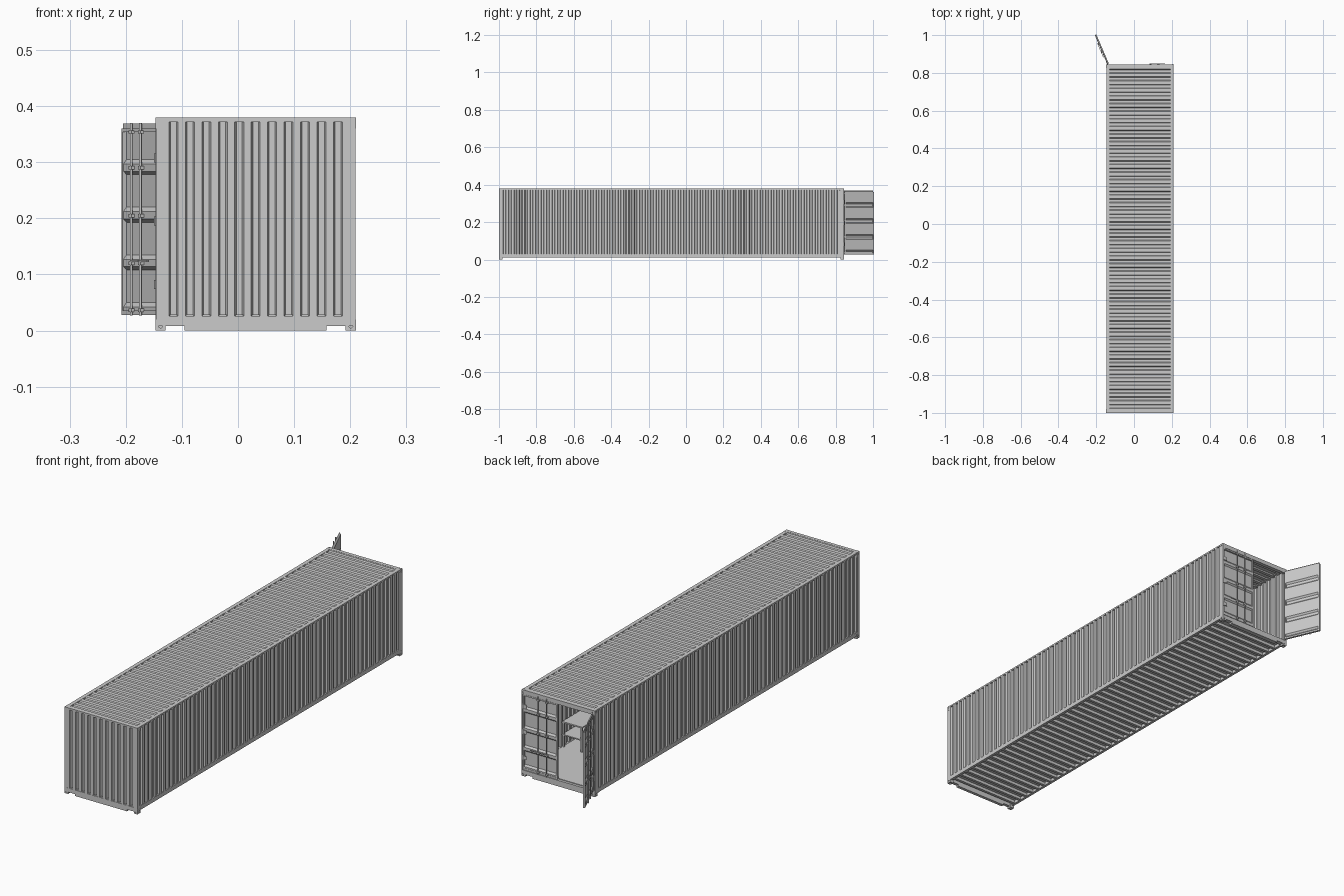
import bpy, bmesh, math
from mathutils import Vector, Matrix

if "Cube" in bpy.data.objects:
    bpy.data.objects.remove(bpy.data.objects["Cube"])

X0, X1, Y0, Y1, H = -0.147, 0.21, -1.0, 0.845, 0.38
CX = (X0 + X1) / 2


def finish(name, bm, matrix=None):
    if matrix:
        bm.transform(matrix)
    bmesh.ops.recalc_face_normals(bm, faces=bm.faces)
    me = bpy.data.meshes.new(name)
    bm.to_mesh(me)
    bm.free()
    ob = bpy.data.objects.new(name, me)
    bpy.context.collection.objects.link(ob)
    return ob


def box(bm, x0, x1, y0, y1, z0, z1):
    m = Matrix.Translation(((x0 + x1) / 2, (y0 + y1) / 2, (z0 + z1) / 2)) @ \
        Matrix.Diagonal((x1 - x0, y1 - y0, z1 - z0, 1))
    bmesh.ops.create_cube(bm, size=1, matrix=m)


def boxes(name, items):
    bm = bmesh.new()
    for b in items:
        box(bm, *b)
    return finish(name, bm)


def both(b):
    # the same box on the left and right of the body
    return [b, (2 * CX - b[1], 2 * CX - b[0]) + tuple(b[2:])]


def wave(start, pitch, n, depth, groove=0.55, slope=0.1):
    # trapezoid corrugation: flat outside, sunk grooves
    g, s = groove / 2, slope
    pts = [(start, 0)]
    for i in range(n):
        c = start + (i + 0.5) * pitch
        pts += [(c - g * pitch, 0), (c - (g - s) * pitch, depth),
                (c + (g - s) * pitch, depth), (c + g * pitch, 0)]
    return pts + [(start + n * pitch, 0)]


def sheet(bm, pts, s0, s1, place, th=0.0015):
    rows = [[bm.verts.new(place(t, d + o, s)) for o, s in
             ((0, s0), (0, s1), (th, s1), (th, s0))] for t, d in pts]
    for a, b in zip(rows, rows[1:]):
        for i in range(4):
            j = (i + 1) % 4
            bm.faces.new((a[i], a[j], b[j], b[i]))
    bm.faces.new(rows[0])
    bm.faces.new(rows[-1])


# corrugated walls and roof
N = 62
side = wave(Y0 + 0.014, (Y1 - Y0 - 0.03) / N, N, 0.007)
for name, x, sg in (("right_wall", X1 - 0.001, -1), ("left_wall", X0 + 0.001, 1)):
    bm = bmesh.new()
    sheet(bm, side, 0.026, 0.377, lambda t, d, s: (x + sg * d, t, s))
    finish(name, bm)
bm = bmesh.new()
sheet(bm, wave(CX - 5.5 * 0.0293, 0.0293, 11, 0.008), 0.02, 0.377,
      lambda t, d, s: (t, Y0 + 0.001 + d, s))
finish("front_wall", bm)
bm = bmesh.new()
sheet(bm, wave(Y0 + 0.014, (Y1 - Y0 - 0.03) / 45, 45, 0.005), X0 + 0.005, X1 - 0.005,
      lambda t, d, s: (s, t, H - 0.001 - d))
finish("roof", bm)

# frame rails and posts
boxes("roof_rails", both((X1 - 0.017, X1 - 0.0005, Y0 + 0.005, Y1 - 0.005, 0.373, 0.3798)) +
      [(X0 + 0.005, X1 - 0.005, Y0 + 0.0003, Y0 + 0.015, 0.372, 0.3798)])
boxes("bottom_rails", both((X1 - 0.012, X1 - 0.0005, Y0 + 0.005, Y1 - 0.01, 0.012, 0.030)))
boxes("front_posts", both((X1 - 0.02, X1 - 0.0005, Y0 + 0.0005, Y0 + 0.016, 0.01, 0.375)))
boxes("rear_posts", both((X1 - 0.004, X1 - 0.0003, Y1 - 0.025, Y1, 0.01, 0.37)) +
      both((X1 - 0.016, X1 - 0.002, Y1 - 0.025, Y1 - 0.011, 0.01, 0.37)))
boxes("rear_header", [(X0 + 0.005, X1 - 0.005, Y1 - 0.017, Y1 - 0.0005, 0.361, 0.3798)])

# end sills with lifting notches at both lower corners
for name, y0, y1 in (("front_sill", Y0 + 0.0003, Y0 + 0.014), ("rear_sill", Y1 - 0.02, Y1 - 0.0005)):
    boxes(name, [(X0 + 0.005, X1 - 0.005, y0, y1, 0.008, 0.026),
                 (X0 + 0.052, X1 - 0.052, y0, y1, 0.0, 0.008)])

# floor and cross members
boxes("floor", [(X0 + 0.003, X1 - 0.003, Y0 + 0.005, Y1 - 0.012, 0.026, 0.029)])
boxes("cross_members", [(X0 + 0.01, X1 - 0.01, y - 0.006, y + 0.006, 0.013, 0.0265)
                        for y in [Y0 + 0.034 + i * 0.0405 for i in range(44)]])

# corner castings with oval holes
items, cut = [], bmesh.new()
for sx, x in ((1, X0), (-1, X1)):
    for sy, y in ((1, Y0), (-1, Y1)):
        for sz, z in ((1, 0), (-1, H)):
            a = [sorted((p, p + s * w)) for p, s, w in
                 ((x, sx, 0.018), (y, sy, 0.02), (z, sz, 0.02))]
            items.append(a[0] + a[1] + a[2])
            c = [sum(v) / 2 for v in a]
            for ax, p in ((0, x), (1, y), (2, z)):
                o = Vector(c)
                o[ax] = p
                rot = Matrix.Rotation(math.pi / 2, 4, "YXZ"[ax]) if ax < 2 else Matrix()
                sc = [(1, 1, 1.35), (1, 1, 1.35), (1, 1.35, 1)][ax]
                bmesh.ops.create_cone(cut, cap_ends=True, segments=12, radius1=0.004,
                                      radius2=0.004, depth=0.006,
                                      matrix=Matrix.Translation(o) @ Matrix.Diagonal((*sc, 1)) @ rot)
castings = boxes("corner_castings", items)
cutter = finish("casting_hole_cutter", cut)
cutter.hide_render = True
cutter.hide_viewport = True
mod = castings.modifiers.new("holes", "BOOLEAN")
mod.object = cutter
mod.solver = 'EXACT'

# doors: local x runs from hinge to free edge, y outward
L, Z0, Z1 = 0.169, 0.028, 0.36


def door(name, m):
    bm = bmesh.new()
    for b in ((0, 0.006, Z0, Z1), (L - 0.006, L, Z0, Z1), (0, L, Z0, Z0 + 0.008), (0, L, Z1 - 0.006, Z1)):
        box(bm, b[0], b[1], -0.010, -0.001, b[2], b[3])
    # panel with four raised fields and stepped grooves between them
    pts = [(Z0 + 0.004, 0)]
    for i in range(4):
        z = 0.042 + i * 0.085
        pts += [(z, 0), (z + 0.008, 0.006), (z + 0.066, 0.006), (z + 0.072, 0)]
    pts.append((Z1 - 0.003, 0))
    sheet(bm, pts, 0.004, L - 0.004, lambda t, d, s: (s, -0.0025 - d, t))
    finish(name + "_panel", bm, m)

    # locking rods, brackets and handles
    bm = bmesh.new()
    for u in (0.076, 0.118):
        bmesh.ops.create_cone(bm, cap_ends=True, segments=12, radius1=0.0024, radius2=0.0024,
                              depth=0.343, matrix=Matrix.Translation((u, 0.002, 0.1985)))
        for z in (0.036, 0.12, 0.205, 0.29, 0.354):
            box(bm, u - 0.006, u + 0.006, -0.002, 0.004, z - 0.003, z + 0.003)
        box(bm, u - 0.036, u, 0.002, 0.0045, 0.122, 0.126)
    finish(name + "_locking_rods", bm, m)

    # hinges
    bm = bmesh.new()
    for z in (0.082, 0.195, 0.308):
        box(bm, -0.001, 0.018, -0.002, 0.0005, z - 0.008, z + 0.008)
        bmesh.ops.create_cone(bm, cap_ends=True, segments=10, radius1=0.0035, radius2=0.0035,
                              depth=0.02, matrix=Matrix.Translation((-0.001, -0.001, z)))
    finish(name + "_hinges", bm, m)


door("closed_door", Matrix.Translation((X1 - 0.005, Y1, 0)) @ Matrix.Diagonal((-1, 1, 1, 1)))
door("open_door", Matrix.Translation((X0 + 0.005, Y1, 0)) @ Matrix.Rotation(math.radians(113.3), 4, 'Z'))

# two-level bench inside, along the right wall
boxes("inner_bench", [(0.10, 0.198, 0.30, 0.58, 0.135, 0.141), (0.10, 0.198, 0.30, 0.58, 0.08, 0.085)] +
      [(x, x + 0.007, y, y + 0.007, 0.029, 0.136) for x in (0.102, 0.19) for y in (0.302, 0.571)])

# smooth the round parts only
for ob in bpy.data.objects:
    if ob.name.endswith(("rods", "hinges")):
        bpy.ops.object.select_all(action='DESELECT')
        ob.select_set(True)
        bpy.context.view_layer.objects.active = ob
        bpy.ops.object.shade_smooth_by_angle(angle=math.radians(40))
